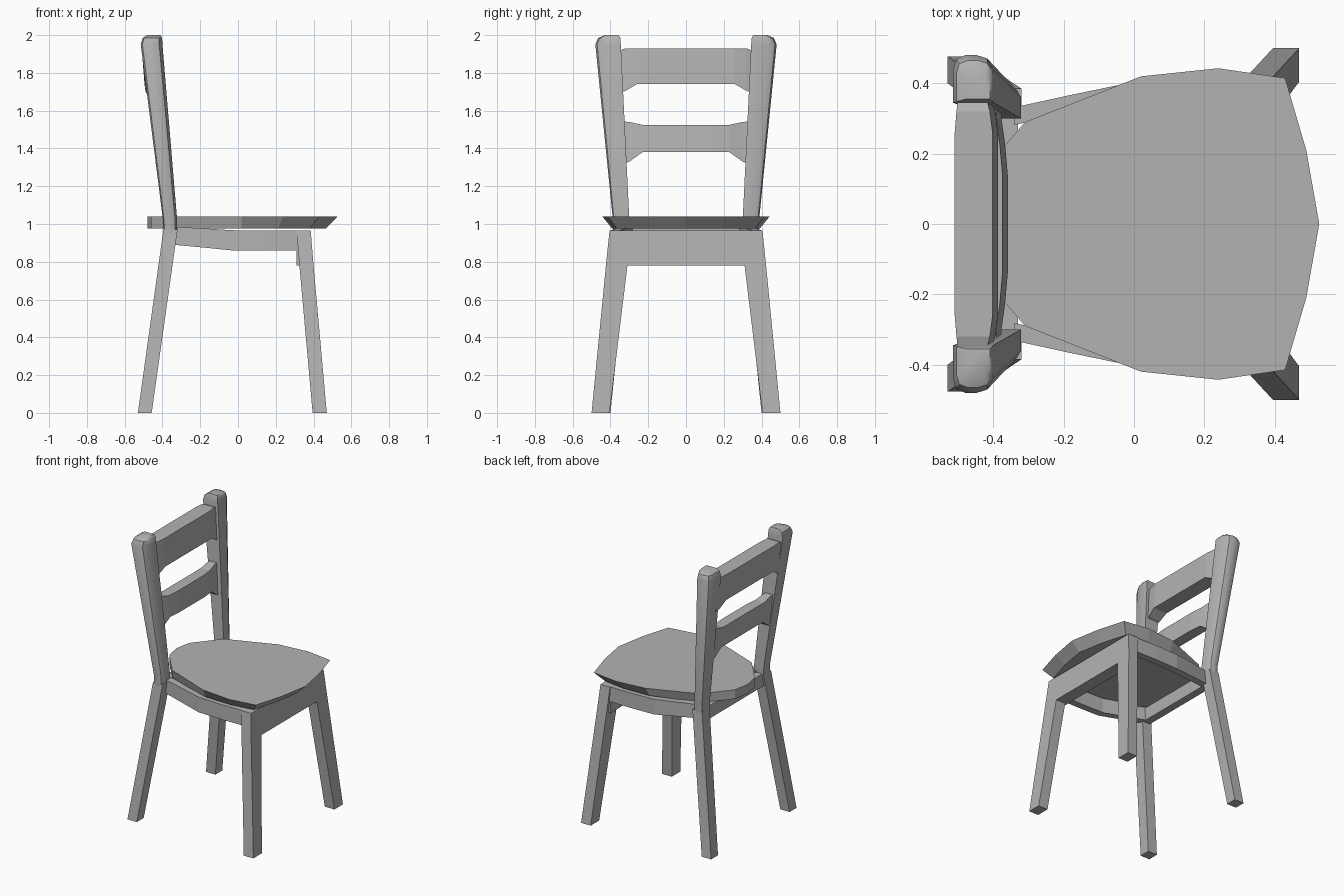
import bpy, bmesh, math

cube = bpy.data.objects.get("Cube")
if cube:
    bpy.data.objects.remove(cube, do_unlink=True)

GREY = (0.45, 0.45, 0.45, 1)
grey = bpy.data.materials.new("plain_grey")
grey.use_nodes = True
grey.diffuse_color = GREY
grey.node_tree.nodes["Principled BSDF"].inputs["Base Color"].default_value = GREY


def loft(name, loops, smooth=None):
    """Join equal-length loops of points into a closed solid."""
    bm = bmesh.new()
    rings = [[bm.verts.new(p) for p in loop] for loop in loops]
    n = len(rings[0])
    for a, b in zip(rings, rings[1:]):
        for i in range(n):
            j = (i + 1) % n
            bm.faces.new((a[i], a[j], b[j], b[i]))
    bm.faces.new(rings[0])
    bm.faces.new(rings[-1])
    bmesh.ops.recalc_face_normals(bm, faces=bm.faces)
    mesh = bpy.data.meshes.new(name)
    bm.to_mesh(mesh)
    bm.free()
    mesh.materials.append(grey)
    obj = bpy.data.objects.new(name, mesh)
    bpy.context.collection.objects.link(obj)
    if smooth:
        bpy.ops.object.select_all(action='DESELECT')
        obj.select_set(True)
        bpy.context.view_layer.objects.active = obj
        bpy.ops.object.shade_smooth_by_angle(angle=math.radians(smooth))
    return obj


def square(z, x0, x1, y0, y1, side):
    return [(x0, side * y0, z), (x1, side * y0, z), (x1, side * y1, z), (x0, side * y1, z)]


# Post section: square on the inside, rounded on the outside
POST = [(0, 0), (1, 0), (1, .7), (.85, .93), (.6, 1), (.3, 1), (.08, .92), (0, .7)]


def post_ring(z, x0, x1, y0, y1, side):
    return [(x0 + u * (x1 - x0), side * (y0 + v * (y1 - y0)), z) for u, v in POST]


def cross(y, x0, x1, lean, z0, z1):
    """Leaning rectangle across a slat at a given y."""
    return [(x0 + lean, y, z0), (x1 + lean, y, z0), (x1, y, z1), (x0, y, z1)]


for word, side in (("left", 1), ("right", -1)):
    # Legs
    loft("front_leg_" + word, [square(0, .395, .47, .405, .5, side),
                               square(.78, .325, .4, .31, .424, side),
                               square(.965, .31, .385, .31, .405, side)])
    loft("back_leg_" + word, [square(0, -.53, -.457, .4, .477, side),
                              square(.97, -.395, -.32, .3, .385, side)])
    # Back posts with domed tops
    loft("back_post_" + word, [post_ring(.95, -.395, -.322, .3, .387, side),
                               post_ring(1.02, -.397, -.322, .3, .387, side),
                               post_ring(1.95, -.515, -.4, .345, .48, side),
                               post_ring(1.985, -.505, -.402, .348, .465, side),
                               post_ring(2, -.48, -.41, .355, .43, side)], 40)
    # Bowed side rails
    loft("side_rail_" + word,
         [[(x, side * (y - .05), z0), (x, side * y, z0), (x, side * y, z1), (x, side * (y - .05), z1)]
          for x, y, z0, z1 in ((.33, .4, .86, .965), (.15, .403, .86, .965),
                               (-.03, .398, .86, .967), (-.18, .367, .875, .977),
                               (-.34, .332, .89, .985))])

# Front and back rails
loft("front_rail", [[(.31, y, .78), (.4, y, .78), (.385, y, .965), (.31, y, .965)]
                    for y in (-.4, .4)])
loft("back_rail", [cross(y, -.385, -.33, -.008, .89, .975) for y in (-.33, .33)])

# Back slats, with flared ends
upper = [(.36, -.5, -.42, 1.69, 1.915), (.32, -.505, -.41, 1.705, 1.93), (.26, -.51, -.402, 1.74, 1.93)]
lower = [(.36, -.45, -.395, 1.31, 1.545), (.3, -.45, -.392, 1.33, 1.54), (.23, -.452, -.382, 1.38, 1.525),
         (.14, -.452, -.374, 1.38, 1.525)]
for name, half in (("upper_slat", upper), ("lower_slat", lower)):
    rows = [(-y, *rest) for y, *rest in half] + half[::-1]
    loft(name, [cross(y, x0, x1, .015, z0, z1) for y, x0, x1, z0, z1 in rows])

# Seat: shield outline, undercut toward the front
half = [(.49, .21), (.43, .415), (.24, .443), (.02, .42), (-.31, .29), (-.37, .22), (-.46, .11)]
outline = [(.527, 0)] + half + [(-.48, 0)] + [(x, -y) for x, y in half[::-1]]


def seat_bottom(x, y):
    inset = max(0, min(1, (x + .48) / .7))
    return (x - .06 * inset * max(0, x) / .5, y * (1 - .12 * inset), .975)


loft("seat", [[seat_bottom(x, y) for x, y in outline], [(x, y, 1.04) for x, y in outline]])
